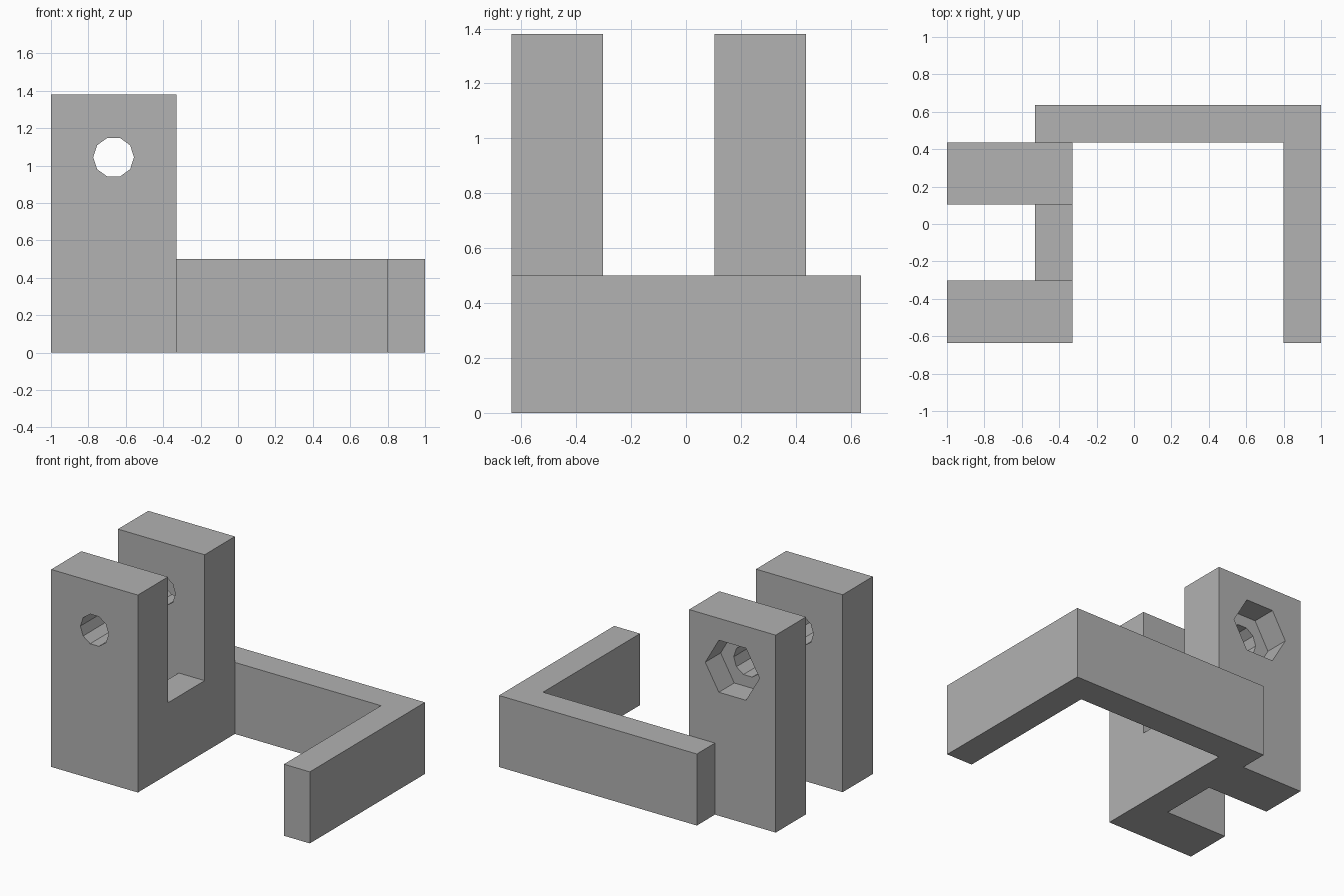
import bpy
import bmesh
import math
from mathutils import Matrix

default_cube = bpy.data.objects.get("Cube")
if default_cube:
    bpy.data.objects.remove(default_cube, do_unlink=True)

# Single plain grey
grey = bpy.data.materials.new("plain grey")
grey.use_nodes = True
colour = (0.445, 0.445, 0.445, 1)
grey.diffuse_color = colour
grey.node_tree.nodes["Principled BSDF"].inputs["Base Color"].default_value = colour

BASE_HEIGHT = 0.5
LUG_HEIGHT = 1.38
LUG_LEFT, LUG_RIGHT = -1.0, -0.33
FRONT, BACK = -0.635, 0.637
HOLE_X, HOLE_Z = -0.665, 1.045


def finish(name, bm):
    bmesh.ops.recalc_face_normals(bm, faces=bm.faces)
    mesh = bpy.data.meshes.new(name)
    bm.to_mesh(mesh)
    bm.free()
    mesh.materials.append(grey)
    obj = bpy.data.objects.new(name, mesh)
    bpy.context.collection.objects.link(obj)
    return obj


def extrude_plan(name, plan, height):
    """Raise a flat outline from the ground."""
    bm = bmesh.new()
    face = bm.faces.new([bm.verts.new((x, y, 0)) for x, y in plan])
    raised = bmesh.ops.extrude_face_region(bm, geom=[face])["geom"]
    verts = [v for v in raised if isinstance(v, bmesh.types.BMVert)]
    bmesh.ops.translate(bm, verts=verts, vec=(0, 0, height))
    return finish(name, bm)


def prism_along_y(name, sides, radius, y0, y1):
    """Prism through the bolt axis, with a corner pointing along x."""
    bm = bmesh.new()
    bmesh.ops.create_cone(bm, cap_ends=True, segments=sides, radius1=radius,
                          radius2=radius, depth=y1 - y0)
    corner = min(bm.verts, key=lambda v: v.co.z * 10 - v.co.x)
    turn = Matrix.Rotation(-math.atan2(corner.co.y, corner.co.x), 4, 'Z')
    place = Matrix.Translation((HOLE_X, (y0 + y1) / 2, HOLE_Z))
    bm.transform(place @ Matrix.Rotation(math.radians(90), 4, 'X') @ turn)
    return finish(name, bm)


def combine(body, tool, operation):
    mod = body.modifiers.new(operation.lower(), 'BOOLEAN')
    mod.operation = operation
    mod.solver = 'EXACT'
    mod.object = tool
    bpy.context.view_layer.objects.active = body
    bpy.ops.object.modifier_apply(modifier=mod.name)
    bpy.data.objects.remove(tool, do_unlink=True)


# Low frame: bridge between the lugs, back rail and end arm
body = extrude_plan("clamp_bracket", [
    (-0.53, -0.45), (LUG_RIGHT, -0.45), (LUG_RIGHT, 0.437), (0.8, 0.437),
    (0.8, FRONT), (1, FRONT), (1, BACK), (-0.53, BACK)], BASE_HEIGHT)

# Two upright lugs
for name, y0, y1 in (("front_lug", FRONT, -0.302), ("back_lug", 0.103, 0.437)):
    lug = extrude_plan(name, [(LUG_LEFT, y0), (LUG_RIGHT, y0),
                              (LUG_RIGHT, y1), (LUG_LEFT, y1)], LUG_HEIGHT)
    combine(body, lug, 'UNION')

# Bolt hole through both lugs, and hexagonal nut pocket at the back
combine(body, prism_along_y("bolt_hole", 10, 0.109, -0.8, 0.8), 'DIFFERENCE')
combine(body, prism_along_y("nut_pocket", 6, 0.21, 0.267, 0.8), 'DIFFERENCE')
